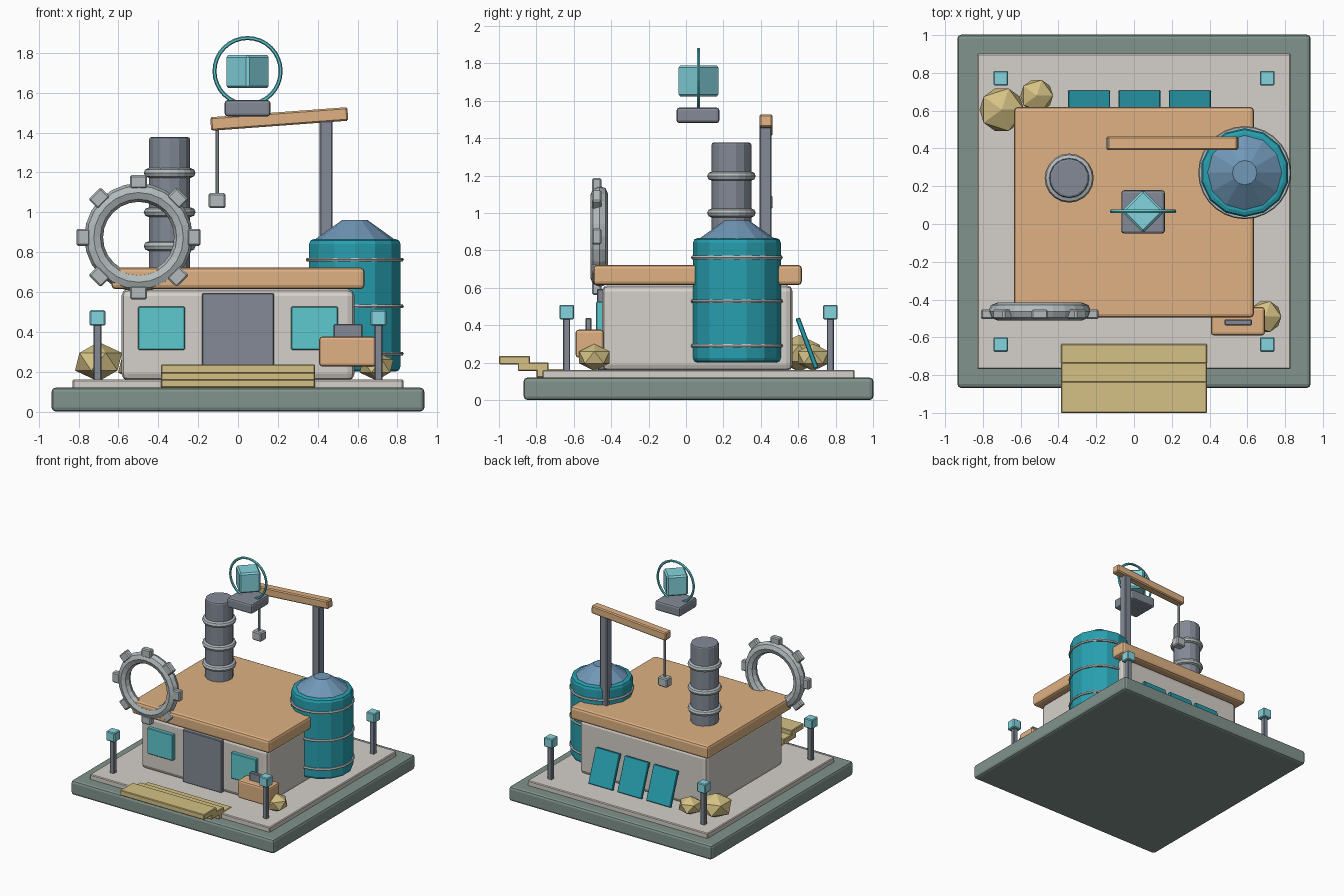
import bpy
from math import radians, sin, cos, pi

if "Cube" in bpy.data.objects:
    bpy.data.objects.remove(bpy.data.objects["Cube"])

CY = 0.067  # y centre of the base and building


def mat(name, r, g, b):
    m = bpy.data.materials.new(name)
    m.diffuse_color = [(c / 255) ** 2.2 for c in (r, g, b)] + [1]
    m.use_nodes = True
    m.node_tree.nodes["Principled BSDF"].inputs["Base Color"].default_value = m.diffuse_color
    return m


GREEN = mat("slate_green", 128, 146, 139)
STONE = mat("pale_stone", 212, 207, 200)
WOOD = mat("warm_wood", 222, 176, 130)
STEEL = mat("steel", 130, 137, 149)
LIGHT = mat("light_metal", 178, 186, 188)
TEAL = mat("teal", 44, 158, 174)
CYAN = mat("cyan", 132, 212, 222)
GLASS = mat("glass", 95, 200, 205)
SAND = mat("sand", 212, 192, 132)
BLUE = mat("cap_blue", 112, 150, 182)


def finish(name, m, bevel=0, segments=1):
    o = bpy.context.object
    o.name = name
    o.data.materials.append(m)
    if bevel:
        b = o.modifiers.new("bevel", "BEVEL")
        b.width, b.segments = bevel, segments
    return o


def box(name, loc, size, m, bevel=0.0, segments=1, rot=(0, 0, 0)):
    bpy.ops.mesh.primitive_cube_add(size=1, location=loc, rotation=rot)
    o = bpy.context.object
    for v in o.data.vertices:
        v.co = [c * s for c, s in zip(v.co, size)]
    return finish(name, m, bevel, segments)


def cone(name, x, y, z0, z1, r1, r2, m, sides=12, bevel=0.0, segments=1):
    bpy.ops.mesh.primitive_cone_add(vertices=sides, radius1=r1, radius2=r2, depth=z1 - z0,
                                    location=(x, y, (z0 + z1) / 2))
    return finish(name, m, bevel, segments)


def ring(name, loc, major, minor, m, nmaj=24, nmin=8, rot=(0, 0, 0)):
    bpy.ops.mesh.primitive_torus_add(location=loc, rotation=rot, major_radius=major,
                                     minor_radius=minor, major_segments=nmaj, minor_segments=nmin)
    return finish(name, m)


# Ground slabs
box("base", (0, CY, 0.06), (1.87, 1.87, 0.12), GREEN, 0.02, 2)
box("plinth", (0, CY, 0.135), (1.66, 1.67, 0.05), STONE, 0.006)

# Building
box("walls", (0, 0.06, 0.385), (1.17, 1.02, 0.46), STONE, 0.035, 2)
box("roof", (0, 0.062, 0.668), (1.27, 1.115, 0.108), WOOD, 0.02, 2)
box("door", (0, -0.45, 0.377), (0.36, 0.05, 0.434), STEEL, 0.005)
for s in (-1, 1):
    box("window", (s * 0.384, -0.455, 0.418), (0.235, 0.05, 0.216), GLASS, 0.005)

# Entrance boards, each higher toward the front
for i in range(3):
    box("step", (0, -0.717 - i * 0.1, 0.143 + i * 0.035), (0.775, 0.165, 0.045), SAND, 0.005)

# Corner lamps
for sx in (-1, 1):
    for sy in (-1, 1):
        x, y = sx * 0.705, CY + sy * 0.705
        box("lamp_post", (x, y, 0.295), (0.038, 0.038, 0.28), STEEL, 0.004)
        box("lamp_head", (x, y, 0.47), (0.078, 0.078, 0.078), CYAN, 0.006)

# Storage tank with hoops and sloped cap
TX, TY = 0.586, 0.272
cone("tank", TX, TY, 0.2, 0.866, 0.235, 0.235, TEAL, 14, 0.025, 2)
cone("tank_cap", TX, TY, 0.86, 0.96, 0.205, 0.065, BLUE, 12)
for z in (0.29, 0.528, 0.762):
    ring("tank_hoop", (TX, TY, z), 0.235, 0.011, LIGHT, 28, 6)

# Chimney with bands
cone("chimney", -0.343, 0.243, 0.68, 1.377, 0.106, 0.106, STEEL, 14, 0.012, 2)
for z in (0.83, 1.0, 1.197):
    ring("chimney_band", (-0.343, 0.243, z), 0.106, 0.024, LIGHT, 20, 8)

# Large gear on the front corner
GX, GZ = -0.499, 0.874
ring("gear_ring", (GX, -0.463, GZ), 0.225, 0.047, LIGHT, 24, 8, (pi / 2, 0, 0))
for i in range(8):
    a = i * pi / 4
    box("gear_tooth", (GX + 0.278 * sin(a), -0.478, GZ + 0.278 * cos(a)),
        (0.085, 0.05, 0.068), LIGHT, 0.008, rot=(0, a, 0))

# Crane with hanging weight
box("crane_post", (0.442, 0.425, 1.07), (0.065, 0.065, 0.78), STEEL, 0.006)
box("crane_beam", (0.207, 0.428, 1.468), (0.69, 0.07, 0.068), WOOD, 0.008, rot=(0, radians(-4.2), 0))
cone("crane_rod", -0.105, 0.428, 1.08, 1.43, 0.009, 0.009, LIGHT, 8)
box("crane_weight", (-0.105, 0.428, 1.058), (0.085, 0.07, 0.075), LIGHT, 0.008)

# Floating beacon
box("beacon_block", (0.048, 0.064, 1.522), (0.23, 0.23, 0.082), STEEL, 0.015, 2)
box("beacon_crystal", (0.048, CY, 1.706), (0.162, 0.162, 0.167), CYAN, 0.012, rot=(0, 0, pi / 4))
ring("beacon_ring", (0.048, CY, 1.708), 0.166, 0.01, GLASS, 32, 6, (pi / 2, 0, 0))

# Toolbox beside the door
box("toolbox", (0.55, -0.515, 0.301), (0.285, 0.15, 0.15), WOOD, 0.015, 2)
box("toolbox_handle", (0.552, -0.521, 0.405), (0.145, 0.032, 0.068), STEEL, 0.005)

# Tilted panels leaning at the back
for i in range(3):
    box("solar_panel", (-0.238 + i * 0.267, 0.647, 0.304), (0.222, 0.025, 0.285), TEAL,
        0.004, rot=(radians(20.5), 0, 0))

# Faceted boulders
for x, y, z, r, h in ((-0.70, 0.605, 0.25, 0.132, 0.75), (-0.515, 0.68, 0.228, 0.097, 0.75),
                      (0.695, -0.49, 0.228, 0.095, 0.76)):
    bpy.ops.mesh.primitive_ico_sphere_add(subdivisions=1, radius=r, location=(x, y, z))
    bpy.context.object.scale.z = h
    finish("boulder", SAND)
